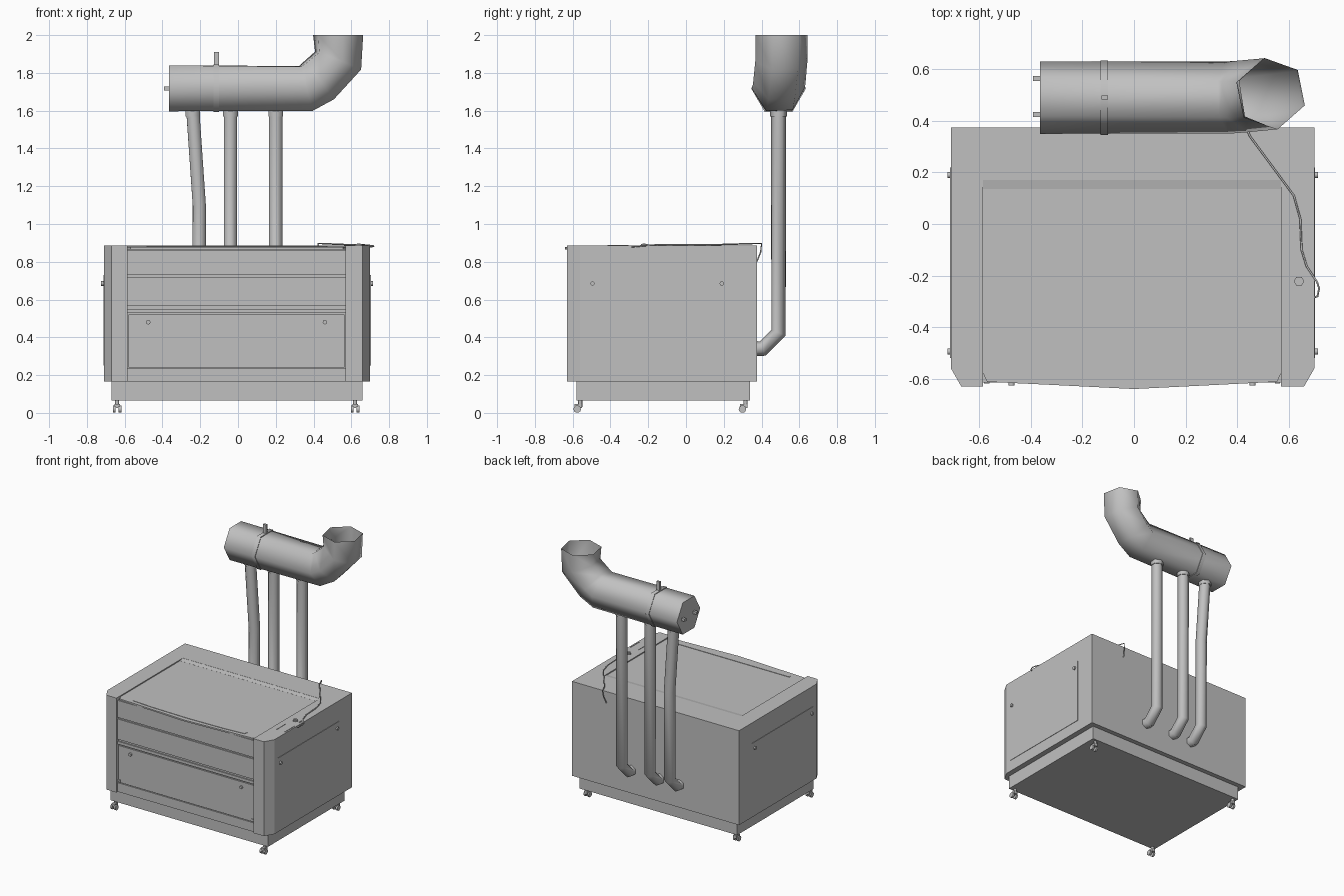
import bpy, bmesh, math
from mathutils import Vector, Matrix

if "Cube" in bpy.data.objects:
    bpy.data.objects.remove(bpy.data.objects["Cube"], do_unlink=True)

GREY = (0.53, 0.53, 0.53, 1)
mat = bpy.data.materials.new("light grey metal")
mat.use_nodes = True
mat.diffuse_color = GREY
mat.node_tree.nodes["Principled BSDF"].inputs["Base Color"].default_value = GREY


def finish(name, bm, smooth=0):
    bmesh.ops.recalc_face_normals(bm, faces=bm.faces)
    me = bpy.data.meshes.new(name)
    bm.to_mesh(me)
    bm.free()
    me.materials.append(mat)
    ob = bpy.data.objects.new(name, me)
    bpy.context.collection.objects.link(ob)
    if smooth:
        bpy.ops.object.select_all(action='DESELECT')
        ob.select_set(True)
        bpy.context.view_layer.objects.active = ob
        bpy.ops.object.shade_smooth_by_angle(angle=math.radians(smooth))
    return ob


def box(name, x, y, z):
    bm = bmesh.new()
    size = [b - a for a, b in (x, y, z)]
    mid = [(a + b) / 2 for a, b in (x, y, z)]
    bmesh.ops.create_cube(bm, size=1, matrix=Matrix.Translation(mid) @ Matrix.Diagonal((*size, 1)))
    return finish(name, bm)


def prism(name, outline, z0, z1):
    bm = bmesh.new()
    face = bm.faces.new([bm.verts.new((x, y, z0)) for x, y in outline])
    top = bmesh.ops.extrude_face_region(bm, geom=[face])["geom"]
    bmesh.ops.translate(bm, vec=(0, 0, z1 - z0), verts=[v for v in top if isinstance(v, bmesh.types.BMVert)])
    return finish(name, bm)


def tube(name, pts, r, n=6, side=(1, 0, 0), twist=0, end_twist=None, caps=(True, True)):
    """Sweep an n-sided ring along a path, turning the frame with each bend."""
    pts = [Vector(p) for p in pts]
    dirs = [(b - a).normalized() for a, b in zip(pts, pts[1:])]
    tans = [dirs[0]] + [(a + b).normalized() for a, b in zip(dirs, dirs[1:])] + [dirs[-1]]
    side, last = Vector(side), tans[0]
    end_twist = twist if end_twist is None else end_twist
    bm, rings = bmesh.new(), []
    for i, (p, t) in enumerate(zip(pts, tans)):
        side = last.rotation_difference(t) @ side
        last, other = t, t.cross(side)
        turn = math.radians(twist + (end_twist - twist) * i / (len(pts) - 1))
        angles = [turn + math.tau * k / n for k in range(n)]
        rings.append([bm.verts.new(p + r * (side * math.cos(a) + other * math.sin(a))) for a in angles])
    for a, b in zip(rings, rings[1:]):
        for k in range(n):
            bm.faces.new((a[k], a[k - 1], b[k - 1], b[k]))
    for ring, cap in zip((rings[0], rings[-1]), caps):
        if cap:
            bm.faces.new(ring)
    return finish(name, bm, 65)


L, R = -0.585, 0.57          # opening between the corner posts
BACK, FRONT, TOP = 0.375, -0.605, 0.885

# Cabinet shell: U-shaped plan with chamfered front posts
prism("cabinet_shell", [(-.71, BACK), (.70, BACK), (.70, -.56), (.66, -.63), (R, -.63), (R, .17),
                        (L, .17), (L, -.63), (-.67, -.63), (-.71, -.56)], .165, TOP)
box("cabinet_core", (L, R), (FRONT, .17), (.165, .862))
box("plinth", (-.67, .66), (-.58, .34), (.065, .165))

# Lid with bowed front edge and a sloped strip at the back
prism("lid", [(L, .17), (R, .17), (R, -.58), (.555, -.612), (.3, -.625), (0, -.64),
              (-.3, -.625), (-.57, -.612), (L, -.58)], .866, .877)
strip = box("lid_back_slope", (L, R), (.135, .17), (.87, .884))
for v in strip.data.vertices:
    if v.co.y < .15 and v.co.z > .88:
        v.co.z = .8775
prism("lid_handle", [(-.485, -.555), (.475, -.555), (.465, -.588), (.3, -.6), (0, -.607),
                     (-.3, -.6), (-.475, -.588)], .877, .88)

# Front panels separated by narrow gaps
for name, z0, z1 in (("upper_panel", .732, .862), ("middle_panel", .565, .72),
                     ("shelf_strip", .528, .55), ("drawer_panel", .24, .52), ("sill_panel", .165, .234)):
    inset = .006 if name == "drawer_panel" else 0
    box(name, (L + inset, R - inset), (FRONT - .009, FRONT), (z0, z1))
for x in (L + .014, R - .014):
    box("drawer_stop", (x - .01, x + .01), (FRONT - .014, FRONT), (.243, .262))
for x in (-.475, .46):
    tube("drawer_knob", [(x, FRONT, .48), (x, FRONT - .022, .48)], .012, 8)

# Side service panels and their knobs
for x, s, label in ((.70, 1, "left"), (-.71, -1, "right")):
    box(label + "_side_panel", sorted((x, x + s * .003)), (-.52, .22), (.25, .73))
    for y in (-.495, .19):
        tube(label + "_side_knob", [(x, y, .685), (x + s * .014, y, .685)], .012, 8, (0, 1, 0))

# Casters: stem, fork and twin wheels
for x in (-.64, .62):
    for y in (-.57, .305):
        tube("caster_stem", [(x, y + .01, .03), (x, y + .01, .068)], .011, 8)
        box("caster_fork", (x - .014, x + .014), (y - .02, y + .02), (.026, .048))
        for s in (-1, 1):
            tube("caster_wheel", [(x + s * .008, y - .006, .02), (x + s * .022, y - .006, .02)],
                 .02, 10, (0, 1, 0))

# Exhaust duct with upturned open elbow
DY, DZ = .49, 1.718
tube("exhaust_duct", [(-.365, DY, DZ), (.36, DY, DZ), (.425, DY + .005, 1.757),
                      (.53, DY + .015, 1.865), (.53, DY + .015, 2)],
     .14, side=(0, 1, 0), end_twist=8, caps=(True, False))
tube("duct_clamp", [(-.13, DY, DZ), (-.1, DY, DZ)], .145, side=(0, 1, 0))
box("clamp_tab", (-.127, -.1), (DY - .008, DY + .008), (1.83, 1.91))
for y in (.425, .565):
    box("duct_end_peg", (-.392, -.36), (y - .01, y + .01), (DZ - .01, DZ + .01))

# Three riser pipes from the back wall up to the duct
for x, top_x in ((-.205, -.24), (-.04, -.04), (.2, .2)):
    path = [(x, BACK, .34), (x, .405, .34), (x, DY, .425), (x, DY, 1.1), (top_x, DY, 1.61)]
    if x == top_x:
        path.pop(3)
    tube("riser_pipe", path, .04, twist=30)
    tube("pipe_collar", [(top_x, DY, 1.57), (top_x, DY, 1.635)], .045, twist=30)

# Controls on the top
tube("control_button", [(.64, -.222, TOP), (.64, -.222, .893)], .02)
tube("control_button_cap", [(.64, -.222, TOP), (.64, -.222, .897)], .009)
for y in (-.21, -.23):
    tube("indicator", [(.682, y, TOP), (.682, y, .89)], .005)
for x in (.617, .687):
    box("control_rail", (x - .002, x + .002), (-.415, -.305), (TOP, .888))

# Power cable from the back wall across the top
tube("cable", [(.41, BACK, .8), (.42, .395, .85), (.425, .4, .898), (.45, .34, .896), (.62, .11, .889),
               (.645, .02, .889), (.65, -.1, .889), (.67, -.165, .889), (.71, -.225, .885),
               (.718, -.25, .883), (.712, -.28, .88), (.698, -.285, .878)], .004)
